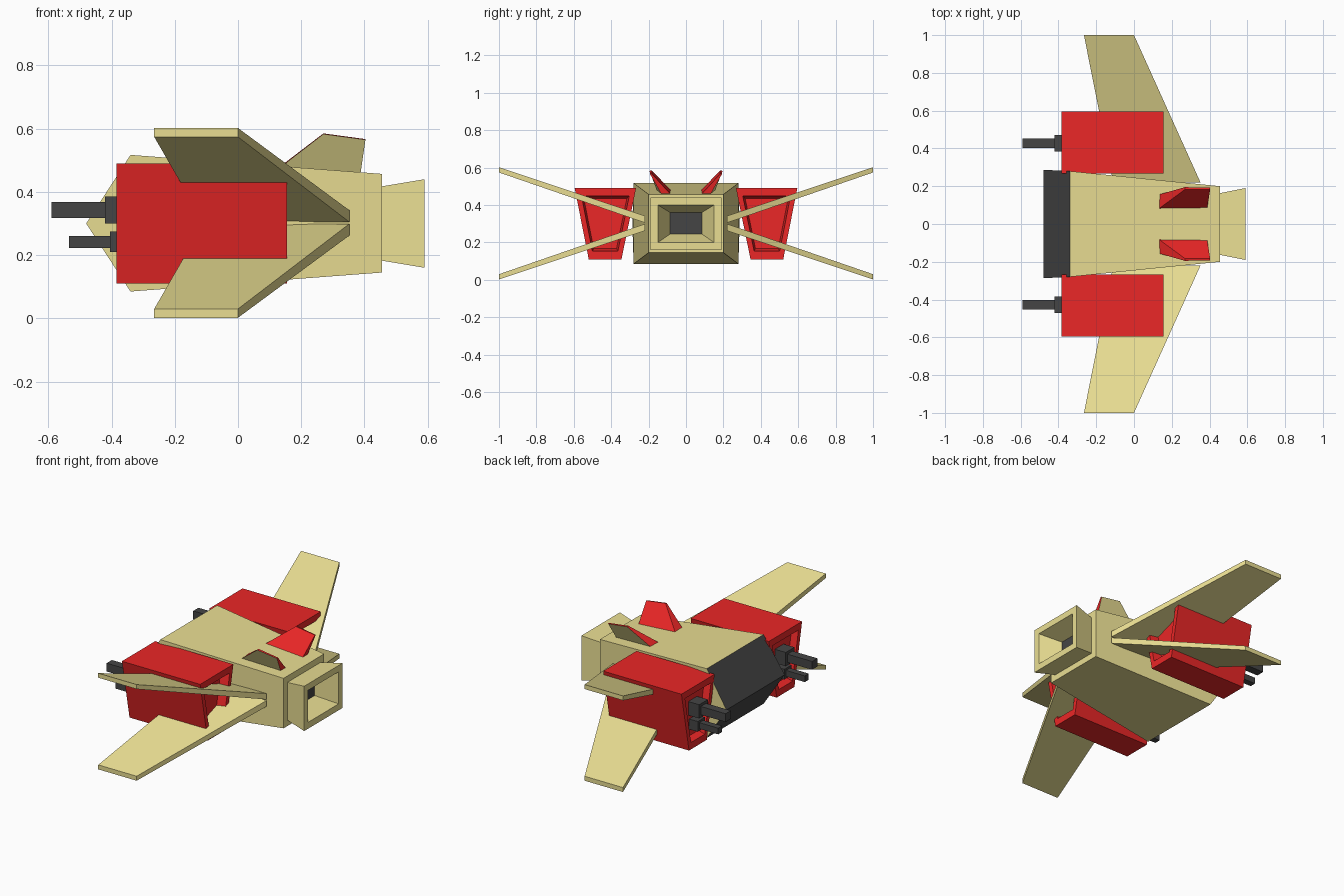
import bpy, bmesh

if "Cube" in bpy.data.objects:
    bpy.data.objects.remove(bpy.data.objects["Cube"])


def material(name, rgb):
    m = bpy.data.materials.new(name)
    m.diffuse_color = (*rgb, 1)
    m.use_nodes = True
    m.node_tree.nodes["Principled BSDF"].inputs["Base Color"].default_value = m.diffuse_color
    return m


TAN = material("tan", (0.82, 0.73, 0.29))
RED = material("red", (0.83, 0.02, 0.02))
DARK = material("dark", (0.06, 0.06, 0.06))


def loft(name, rings, mat, start=None, end=None, special=None):
    """Skin rings of 3D points into a closed solid; caps and one side face may differ in colour."""
    mats = [mat, start or mat, end or mat, special[1] if special else mat]
    bm = bmesh.new()
    vs = [[bm.verts.new(p) for p in ring] for ring in rings]
    n = len(rings[0])
    for a, b in zip(vs, vs[1:]):
        for i in range(n):
            j = (i + 1) % n
            f = bm.faces.new((a[i], a[j], b[j], b[i]))
            if special and i == special[0]:
                f.material_index = 3
    bm.faces.new(vs[0]).material_index = 1
    bm.faces.new(vs[-1]).material_index = 2
    bmesh.ops.recalc_face_normals(bm, faces=bm.faces)
    me = bpy.data.meshes.new(name)
    bm.to_mesh(me)
    bm.free()
    for m in mats:
        me.materials.append(m)
    ob = bpy.data.objects.new(name, me)
    bpy.context.collection.objects.link(ob)
    return ob


def rect(x, y0, y1, z0, z1):
    return [(x, y0, z0), (x, y1, z0), (x, y1, z1), (x, y0, z1)]


def flip(rings, s):
    return [[(x, s * y, z) for x, y, z in r] for r in rings]


# Tapered fuselage
loft("fuselage", [rect(-0.34, -0.28, 0.28, 0.085, 0.517),
                  rect(0.455, -0.20, 0.20, 0.145, 0.457)], TAN)

# Wedge canopy with dark sloping panels and tan cheeks
loft("canopy", [[(-0.34, s * 0.28, 0.517), (-0.48, s * 0.287, 0.30),
                 (-0.34, s * 0.28, 0.085)] for s in (-1, 1)], DARK, TAN, TAN)

# Hollow exhaust nozzle
loft("exhaust_nozzle", [rect(0.44, -0.16, 0.16, 0.185, 0.415),
                        rect(0.59, -0.19, 0.19, 0.16, 0.44),
                        rect(0.59, -0.15, 0.15, 0.20, 0.40),
                        rect(0.47, -0.085, 0.085, 0.245, 0.36)], TAN, end=DARK)


def pod_ring(x, k):
    """Trapezoid pod section scaled by k about its middle."""
    pts = [(0.267, 0.49), (0.595, 0.49), (0.52, 0.11), (0.345, 0.11)]
    return [(x, 0.432 + (y - 0.432) * k, 0.305 + (z - 0.305) * k) for y, z in pts]


for s, side in ((1, "left"), (-1, "right")):
    # Engine pod, recessed at both ends
    pod = [pod_ring(-0.345, 0.70), pod_ring(-0.385, 0.78), pod_ring(-0.385, 1),
           pod_ring(0.155, 1), pod_ring(0.155, 0.78), pod_ring(0.10, 0.70)]
    loft(f"engine_pod_{side}", flip(pod, s), RED)

    # Pair of guns, each a mount block and a barrel
    for label, z, h, w, tip, step in (("upper", 0.343, 0.043, 0.043, -0.59, -0.42),
                                      ("lower", 0.242, 0.032, 0.035, -0.535, -0.405)):
        c = 0.427
        loft(f"gun_mount_{label}_{side}",
             flip([rect(x, c - w, c + w, z - h, z + h) for x in (step, -0.33)], s), DARK)
        b = h * 0.6
        loft(f"gun_barrel_{label}_{side}",
             flip([rect(x, c - b, c + b, z - b, z + b) for x in (tip, step + 0.01)], s), DARK)

    # Swept wings, one rising and one drooping
    for label, v in (("upper", 1), ("lower", -1)):
        wing = [[(xa, y, 0.302 + v * za), (xb, y, 0.302 + v * za),
                 (xb, y, 0.302 + v * zb), (xa, y, 0.302 + v * zb)]
                for y, xa, xb, za, zb in ((0.22, -0.11, 0.352, 0.003, 0.04),
                                          (1.0, -0.265, 0.0, 0.272, 0.30))]
        loft(f"wing_{label}_{side}", flip(wing, s), TAN)

    # Outward-leaning tail fin, red with a tan outer face
    fin = [[(0.13, 0.08, 0.478), (0.387, 0.08, 0.455), (0.387, 0.13, 0.455), (0.13, 0.155, 0.475)],
           [(0.27, 0.183, 0.585), (0.403, 0.183, 0.567), (0.403, 0.192, 0.565), (0.27, 0.195, 0.583)]]
    loft(f"tail_fin_{side}", flip(fin, s), RED, special=(2, TAN))
